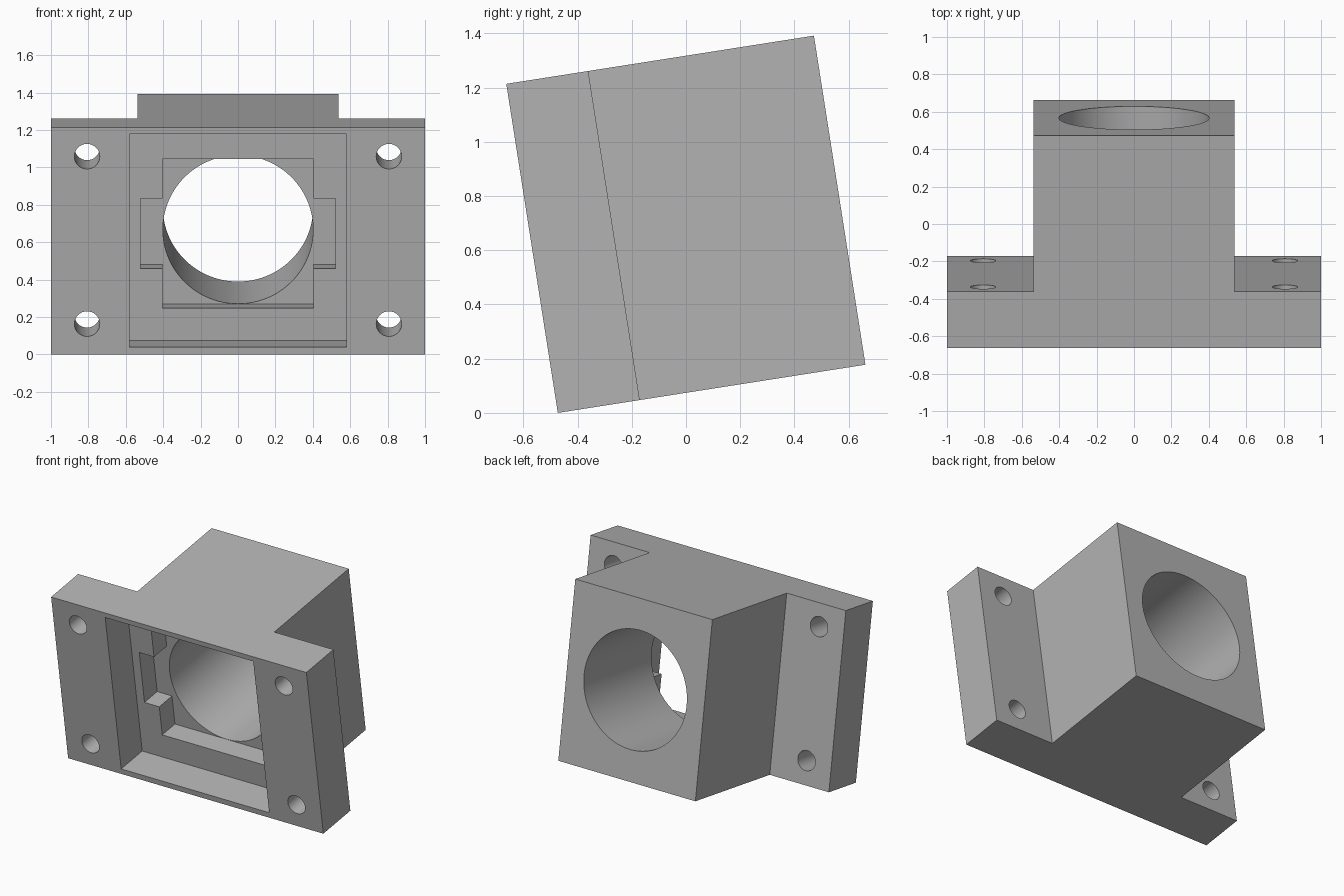
import bpy, bmesh, math
from mathutils import Matrix, Vector

cube = bpy.data.objects.get("Cube")
if cube:
    bpy.data.objects.remove(cube, do_unlink=True)

# Untilted frame: x across, y depth from the front face, z height
HEIGHT, DEPTH, FLANGE = 1.229, 1.149, 0.306
MID = 0.616                       # height of the bore axis
RECESS, POCKET = 0.238, 0.382     # depths of the stepped recess
TILT = math.radians(8.9)

grey = bpy.data.materials.new("light grey")
grey.use_nodes = True
colour = (0.45, 0.45, 0.45, 1)
grey.diffuse_color = colour
grey.node_tree.nodes["Principled BSDF"].inputs["Base Color"].default_value = colour


def prism(name, points, along):
    """Extrude a closed outline of 3D points along a vector."""
    bm = bmesh.new()
    face = bm.faces.new([bm.verts.new(p) for p in points])
    moved = bmesh.ops.extrude_face_region(bm, geom=[face])["geom"]
    bmesh.ops.translate(bm, vec=Vector(along),
                        verts=[v for v in moved if isinstance(v, bmesh.types.BMVert)])
    bmesh.ops.recalc_face_normals(bm, faces=bm.faces)
    mesh = bpy.data.meshes.new(name)
    bm.to_mesh(mesh)
    bm.free()
    mesh.materials.append(grey)
    obj = bpy.data.objects.new(name, mesh)
    bpy.context.collection.objects.link(obj)
    return obj


def front_cut(name, outline, depth):
    """Cutter with an (x, z) outline, entering from the front."""
    obj = prism(name, [(x, -0.1, z) for x, z in outline], (0, depth + 0.1, 0))
    obj.hide_render = True
    return obj


def circle(cx, cz, r, n):
    return [(cx + r * math.cos(math.tau * i / n), cz + r * math.sin(math.tau * i / n))
            for i in range(n)]


def mirrored(half):
    return half + [(-x, z) for x, z in reversed(half)]


# Flange and block as one T-shaped plan
plan = mirrored([(1, 0), (1, FLANGE), (0.537, FLANGE), (0.537, DEPTH)])
housing = prism("mounting_housing", [(x, y, 0) for x, y in plan], (0, 0, HEIGHT))

# Shallow recess, square pocket with side notches, bore and screw holes
cutters = [
    front_cut("recess_cutter", mirrored([(0.58, 0.039), (0.58, 1.193)]), RECESS),
    front_cut("pocket_cutter", mirrored([
        (0.404, MID - 0.403), (0.404, MID - 0.189), (0.52, MID - 0.189),
        (0.52, MID + 0.191), (0.404, MID + 0.191), (0.404, MID + 0.404)]), POCKET),
    front_cut("bore_cutter", circle(0, MID, 0.402, 96), DEPTH + 0.1),
]
for x in (-0.807, 0.807):
    for z in (0.165, 1.071):
        cutters.append(front_cut("screw_hole_cutter", circle(x, z, 0.068, 32), FLANGE + 0.1))

for cutter in cutters:
    mod = housing.modifiers.new(cutter.name, "BOOLEAN")
    mod.operation, mod.solver, mod.object = "DIFFERENCE", "EXACT", cutter

# Apply the cuts, remove the cutters and lean the whole part back
bpy.context.view_layer.update()
result = bpy.data.meshes.new_from_object(
    housing.evaluated_get(bpy.context.evaluated_depsgraph_get()))
housing.modifiers.clear()
housing.data = result
for cutter in cutters:
    bpy.data.objects.remove(cutter, do_unlink=True)
result.transform(Matrix.Translation((0, -0.473, 0)) @ Matrix.Rotation(TILT, 4, "X"))

bpy.ops.object.select_all(action="DESELECT")
housing.select_set(True)
bpy.context.view_layer.objects.active = housing
bpy.ops.object.shade_smooth_by_angle(angle=math.radians(30))
